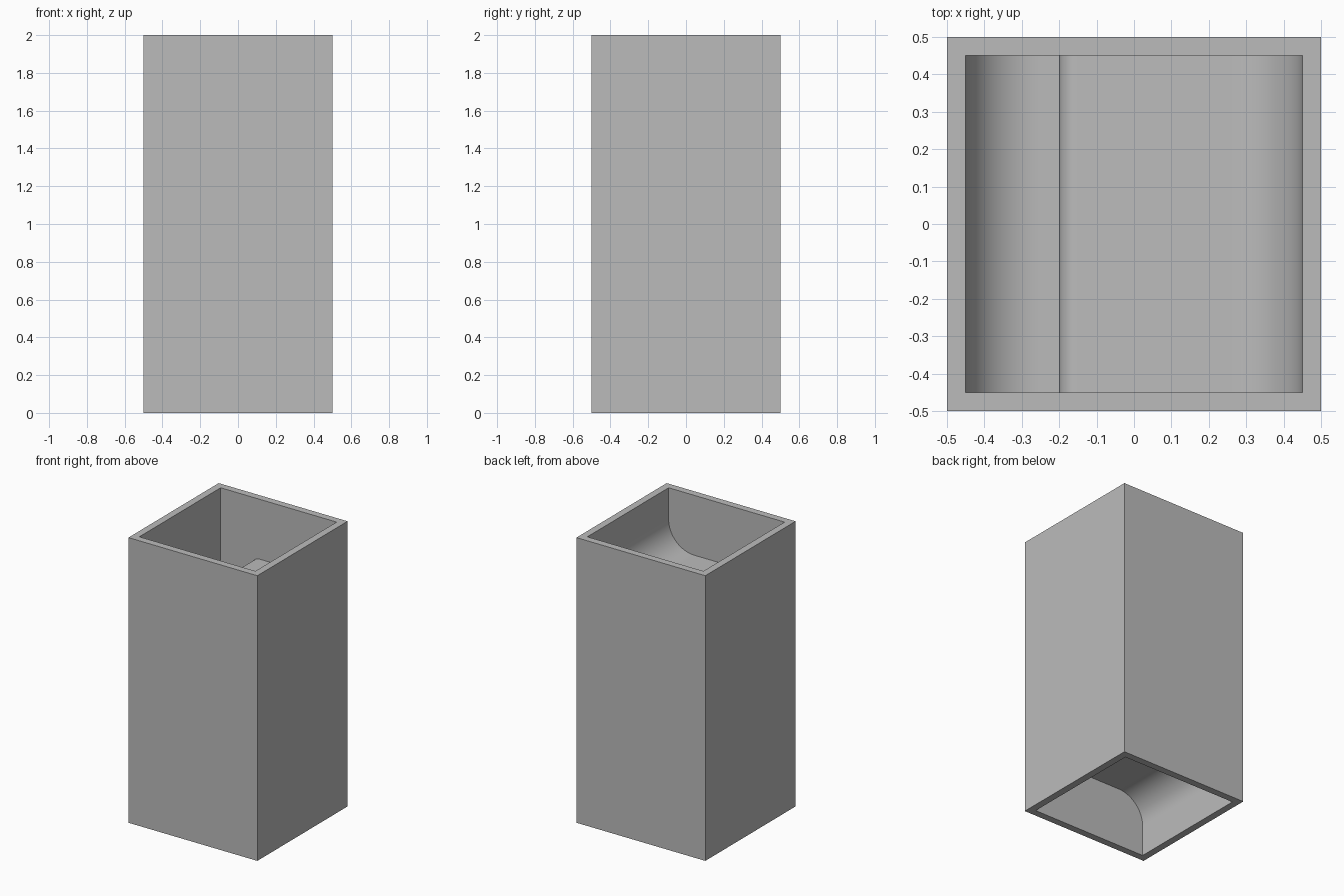
import bpy
import bmesh
from math import sin, cos, pi

cube = bpy.data.objects.get("Cube")
if cube:
    bpy.data.objects.remove(cube, do_unlink=True)

HEIGHT = 2.0
OUTER = 0.5        # half width of the shaft
INNER = 0.45       # half width of the opening
FILLET = 0.2       # radius where a shelf meets its wall
TIP = 0.05         # radius of the rounded free edge
REACH = -0.2       # x of the free edge
DEPTH = 0.42       # shelf distance from the nearest open end

grey = bpy.data.materials.new("plain_grey")
grey.use_nodes = True
COLOUR = (0.5, 0.5, 0.5, 1.0)
grey.diffuse_color = COLOUR
grey.node_tree.nodes["Principled BSDF"].inputs["Base Color"].default_value = COLOUR


def finish(name, bm):
    bmesh.ops.recalc_face_normals(bm, faces=bm.faces)
    mesh = bpy.data.meshes.new(name)
    bm.to_mesh(mesh)
    bm.free()
    mesh.materials.append(grey)
    obj = bpy.data.objects.new(name, mesh)
    bpy.context.collection.objects.link(obj)
    bpy.ops.object.select_all(action="DESELECT")
    obj.select_set(True)
    bpy.context.view_layer.objects.active = obj
    bpy.ops.object.shade_smooth_by_angle(angle=pi / 6)
    return obj


def arc(cx, cz, radius, start, end, steps=24):
    angles = [start + (end - start) * i / steps for i in range(steps + 1)]
    return [(cx + radius * cos(a), cz + radius * sin(a)) for a in angles]


# Square shaft, open at both ends
def build_shaft():
    bm = bmesh.new()
    corners = [(-1, -1), (1, -1), (1, 1), (-1, 1)]
    rings = [[bm.verts.new((x * half, y * half, z)) for x, y in corners]
             for half, z in ((OUTER, 0), (OUTER, HEIGHT), (INNER, HEIGHT), (INNER, 0))]
    for r in range(4):
        a, b = rings[r], rings[(r + 1) % 4]
        for i in range(4):
            j = (i + 1) % 4
            bm.faces.new((a[i], a[j], b[j], b[i]))
    finish("shaft", bm)


# Inner shelf: filleted into one wall, rounded at its free edge
def build_shelf(name, turned):
    top = HEIGHT - DEPTH
    bottom = top - 2 * TIP
    cx = INNER - FILLET
    root = INNER + 0.02
    profile = [(root, top + FILLET)]
    profile += arc(cx, top + FILLET, FILLET, 0, -pi / 2)
    profile += arc(REACH + TIP, top - TIP, TIP, pi / 2, 3 * pi / 2)
    profile += arc(cx, bottom - FILLET, FILLET, pi / 2, 0)
    profile.append((root, bottom - FILLET))
    if turned:
        profile = [(-x, HEIGHT - z) for x, z in profile]

    bm = bmesh.new()
    half = INNER + 0.02
    face = bm.faces.new([bm.verts.new((x, -half, z)) for x, z in profile])
    side = bmesh.ops.extrude_face_region(bm, geom=[face])
    moved = [v for v in side["geom"] if isinstance(v, bmesh.types.BMVert)]
    bmesh.ops.translate(bm, verts=moved, vec=(0, 2 * half, 0))
    finish(name, bm)


build_shaft()
build_shelf("upper_shelf", False)
build_shelf("lower_shelf", True)
